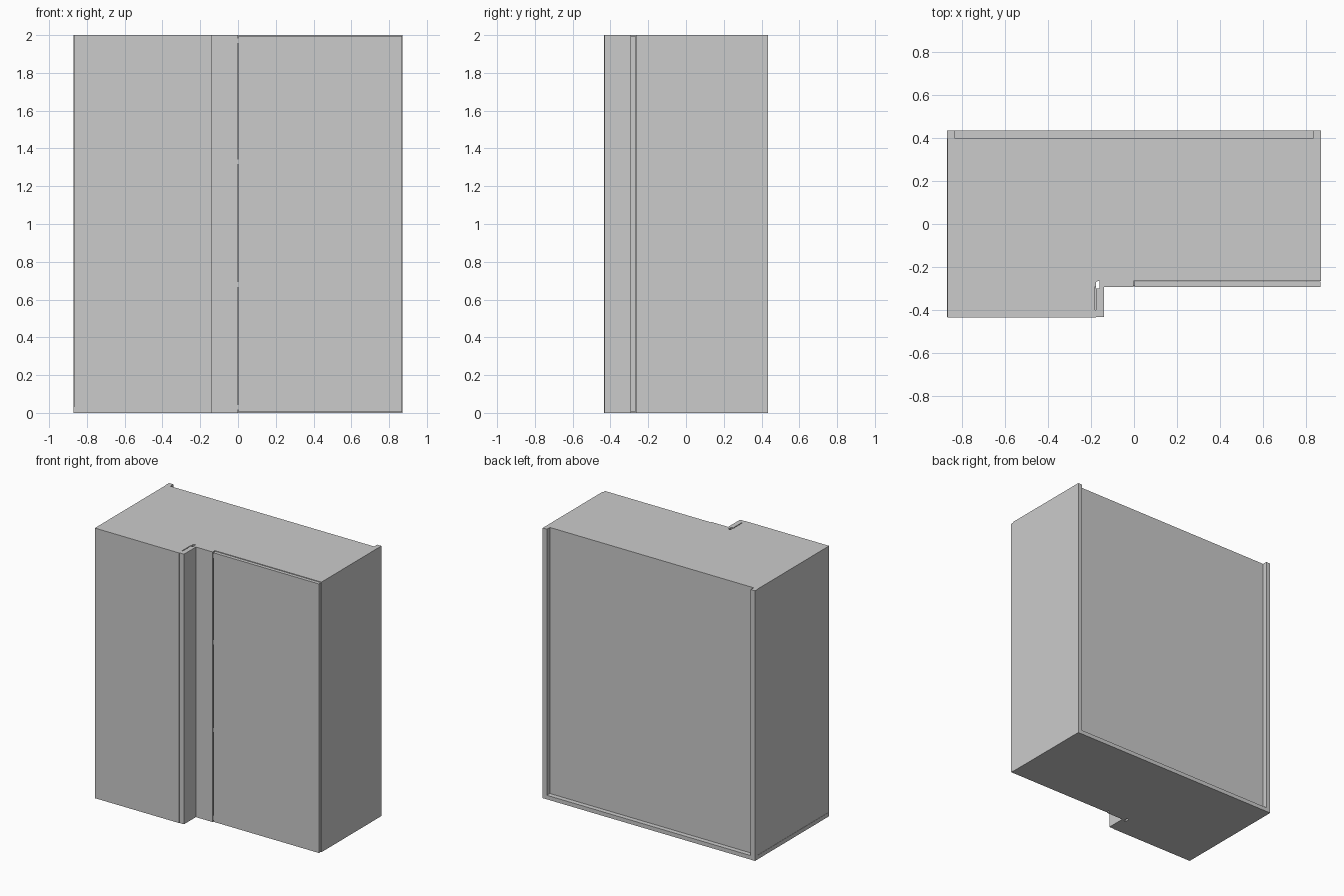
import bpy, bmesh

if "Cube" in bpy.data.objects:
    bpy.data.objects.remove(bpy.data.objects["Cube"])


def prism(name, pts, z0, z1):
    # vertical extrusion of a footprint
    bm = bmesh.new()
    face = bm.faces.new([bm.verts.new((x, y, z0)) for x, y in pts])
    ext = bmesh.ops.extrude_face_region(bm, geom=[face])
    bmesh.ops.translate(bm, vec=(0, 0, z1 - z0),
                        verts=[v for v in ext["geom"] if isinstance(v, bmesh.types.BMVert)])
    bmesh.ops.recalc_face_normals(bm, faces=bm.faces)
    me = bpy.data.meshes.new(name)
    bm.to_mesh(me)
    bm.free()
    ob = bpy.data.objects.new(name, me)
    bpy.context.collection.objects.link(ob)
    return ob


def box(name, x0, x1, y0, y1, z0, z1):
    return prism(name, [(x0, y0), (x1, y0), (x1, y1), (x0, y1)], z0, z1)


def cut(target, cutter):
    mod = target.modifiers.new(cutter.name, 'BOOLEAN')
    mod.operation = 'DIFFERENCE'
    mod.solver = 'EXACT'
    mod.object = cutter
    cutter.hide_render = True
    cutter.hide_viewport = True
    cutter.display_type = 'WIRE'


# Cabinet body: deep left section, shallow right section with a door rebate
body = prism("cabinet_body", [
    (-0.868, 0.40), (-0.868, -0.435), (-0.178, -0.435), (-0.178, -0.432),
    (-0.14, -0.432), (-0.14, -0.293), (-0.003, -0.293), (-0.003, -0.266),
    (0.87, -0.266), (0.87, 0.40)], 0, 2)

# Vertical channel beside the end post, and the narrow slit leading to it
cut(body, prism("channel_cutter", [
    (-0.178, -0.30), (-0.16, -0.30), (-0.16, -0.265), (-0.168, -0.265),
    (-0.178, -0.272)], -0.1, 2.1))
cut(body, box("slit_cutter", -0.182, -0.176, -0.40, -0.29, 1.97, 2.1))

# Right door panel sitting in the rebate
box("right_door", 0.003, 0.868, -0.293, -0.268, 0.004, 1.996)

# Small connectors in the door gap
for z in (0.03, 0.68, 1.33, 1.97):
    box("door_connector", -0.004, 0.004, -0.288, -0.266, z - 0.015, z + 0.015)

# Back frame: corner posts and a low bottom rail, top left open
for s in (-1, 1):
    box("back_post", min(s * 0.835, s * 0.87), max(s * 0.835, s * 0.87),
        0.399, 0.435, 0, 2)
box("back_bottom_rail", -0.836, 0.836, 0.399, 0.435, 0, 0.03)

# Low skirting along the left side
box("left_skirting", -0.87, -0.86, -0.433, 0.40, 0, 0.03)
